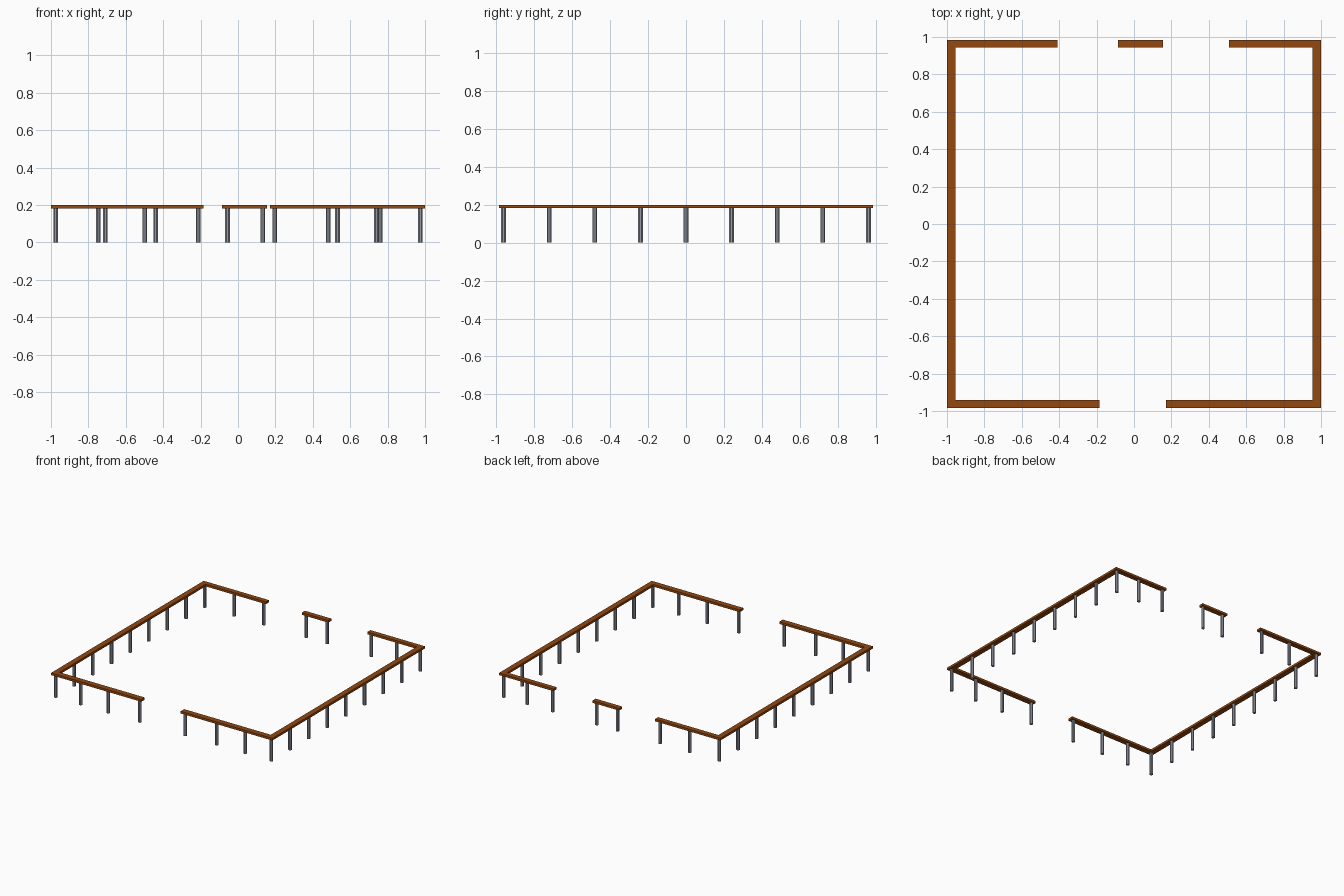
import bpy, bmesh
from mathutils import Matrix

if "Cube" in bpy.data.objects:
    bpy.data.objects.remove(bpy.data.objects["Cube"])

TOP, THICK, WIDTH = 0.2, 0.018, 0.045
X_OUT, Y_OUT = 1.0, 0.985
POST_R, POST_X, POST_Y = 0.0135, 0.975, 0.962


def material(name, rgb):
    m = bpy.data.materials.new(name)
    m.diffuse_color = (*rgb, 1)
    m.use_nodes = True
    m.node_tree.nodes["Principled BSDF"].inputs["Base Color"].default_value = m.diffuse_color
    return m


wood = material("brown_wood", (0.29, 0.065, 0.005))
steel = material("grey_steel", (0.31, 0.33, 0.38))


def finish(name, bm, mat):
    me = bpy.data.meshes.new(name)
    bm.to_mesh(me)
    bm.free()
    me.materials.append(mat)
    ob = bpy.data.objects.new(name, me)
    bpy.context.collection.objects.link(ob)


def rail(name, x0, x1, y0, y1):
    bm = bmesh.new()
    size = Matrix.Diagonal((x1 - x0, y1 - y0, THICK, 1))
    place = Matrix.Translation(((x0 + x1) / 2, (y0 + y1) / 2, TOP - THICK / 2))
    bmesh.ops.create_cube(bm, size=1, matrix=place @ size)
    finish(name, bm, wood)


def post(name, x, y):
    bm = bmesh.new()
    h = TOP - THICK
    bmesh.ops.create_cone(bm, cap_ends=True, segments=8, radius1=POST_R,
                          radius2=POST_R, depth=h,
                          matrix=Matrix.Translation((x, y, h / 2)) @ Matrix.Rotation(0.3927, 4, 'Z'))
    finish(name, bm, steel)


# Side rails with nine evenly spaced posts each
for side, s in (("left", -1), ("right", 1)):
    a, b = sorted((s * X_OUT, s * (X_OUT - WIDTH)))
    rail(f"{side}_rail", a, b, -Y_OUT, Y_OUT)
    for i in range(9):
        post(f"{side}_post_{i + 1}", s * POST_X, POST_Y * (i - 4) / 4)

# Front and back rail pieces: side of yard, x range, posts
inner = X_OUT - WIDTH
pieces = [
    ("front_left", -1, -inner, -0.185, (-0.747, -0.498, -0.213)),
    ("front_right", -1, 0.172, inner, (0.197, 0.482, 0.74)),
    ("back_left", 1, -inner, -0.41, (-0.709, -0.44)),
    ("back_middle", 1, -0.085, 0.155, (-0.056, 0.133)),
    ("back_right", 1, 0.507, inner, (0.532, 0.76)),
]
for name, s, x0, x1, posts in pieces:
    width = WIDTH if s < 0 else 0.04
    a, b = sorted((s * Y_OUT, s * (Y_OUT - width)))
    rail(f"{name}_rail", x0, x1, a, b)
    for i, x in enumerate(posts):
        post(f"{name}_post_{i + 1}", x, s * POST_Y)
